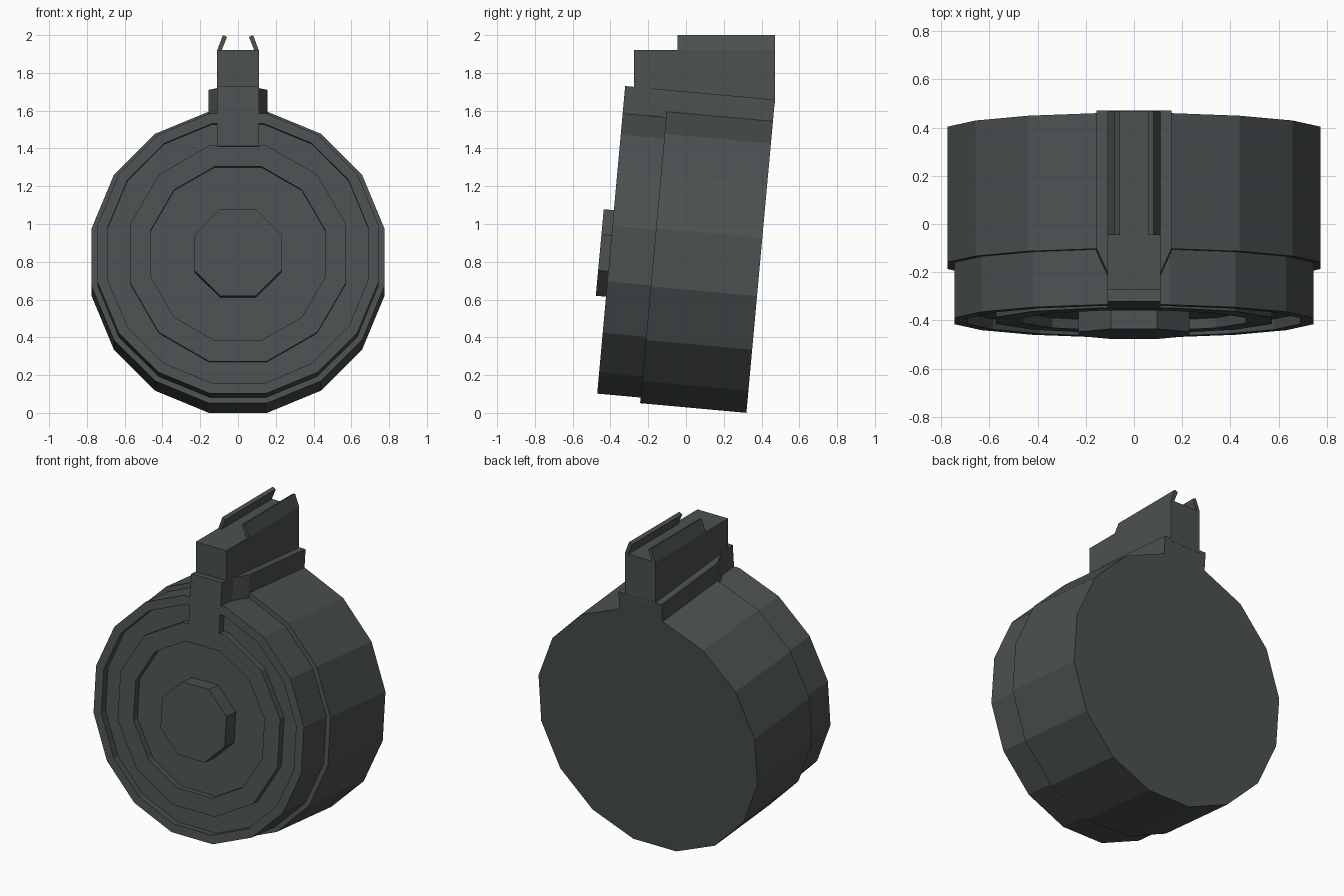
import bpy, bmesh, math
from mathutils import Matrix, Vector

cube = bpy.data.objects.get("Cube")
if cube:
    bpy.data.objects.remove(cube, do_unlink=True)

metal = bpy.data.materials.new("dark grey metal")
metal.use_nodes = True
colour = (0.072, 0.082, 0.081, 1)
metal.diffuse_color = colour
metal.node_tree.nodes["Principled BSDF"].inputs["Base Color"].default_value = colour

# The drum leans back; local -y is its axis, with the origin at the back centre
LEAN = Matrix.Translation((0, 0.39, 0.772)) @ Matrix.Rotation(math.radians(-5.2), 4, "X")


def loft(name, loops, matrix=Matrix(), ring=False):
    """Skin matching loops; cap both ends, or join the last to the first."""
    bm = bmesh.new()
    rows = [[bm.verts.new(matrix @ Vector(p)) for p in loop] for loop in loops]
    pairs = list(zip(rows, rows[1:]))
    if ring:
        pairs.append((rows[-1], rows[0]))
    else:
        bm.faces.new(rows[0])
        bm.faces.new(rows[-1])
    n = len(rows[0])
    for a, b in pairs:
        for i in range(n):
            j = (i + 1) % n
            bm.faces.new((a[i], a[j], b[j], b[i]))
    bmesh.ops.recalc_face_normals(bm, faces=bm.faces)
    mesh = bpy.data.meshes.new(name)
    bm.to_mesh(mesh)
    bm.free()
    mesh.materials.append(metal)
    obj = bpy.data.objects.new(name, mesh)
    bpy.context.scene.collection.objects.link(obj)
    return obj


def polygon(sides, flat_radius, depth):
    """Regular polygon with flat top and bottom, facing local -y."""
    step = 2 * math.pi / sides
    r = flat_radius / math.cos(step / 2)
    return [(r * math.sin((i + 0.5) * step), -depth, r * math.cos((i + 0.5) * step))
            for i in range(sides)]


def disc(name, sides, radius, back, front):
    loft(name, [polygon(sides, radius, d) for d in (back, front)], LEAN)


def band(name, sides, inner, outer, back, front):
    section = [(outer, back), (outer, front), (inner, front), (inner, back)]
    loft(name, [polygon(sides, r, d) for r, d in section], LEAN, ring=True)


# Drum body and its stepped front
RIM = 0.796
FLOOR = 0.752
disc("drum_body", 16, 0.775, 0, 0.565)
disc("drum_front", 16, 0.745, 0.55, FLOOR)
band("front_rim", 16, 0.69, 0.745, FLOOR, RIM)
band("raised_ring", 12, 0.462, 0.573, FLOOR - 0.01, RIM - 0.002)
disc("centre_hub", 8, 0.23, FLOOR - 0.01, 0.85)

# Collar above the drum, narrowing into the bar that crosses the front rim
half = [(0.155, 0), (0.155, 0.575), (0.11, 0.675), (0.11, RIM)]
outline = half + [(-x, d) for x, d in reversed(half)]
loft("collar_and_bar", [[(x, -d, z) for x, d in outline] for z in (0.57, 0.89)], LEAN)

# Upright feed neck
BACK = 0.47
corners = [(-0.11, -0.275), (0.11, -0.275), (0.11, BACK), (-0.11, BACK)]
loft("feed_neck", [[(x, y, z) for x, y in corners] for z in (1.64, 1.92)])

# Inward-leaning feed lips
section = [(0.11, 1.92), (0.08, 2.0), (0.058, 1.99), (0.086, 1.92)]
for side, name in ((1, "left_feed_lip"), (-1, "right_feed_lip")):
    loft(name, [[(side * x, y, z) for x, z in section] for y in (-0.045, BACK)])
